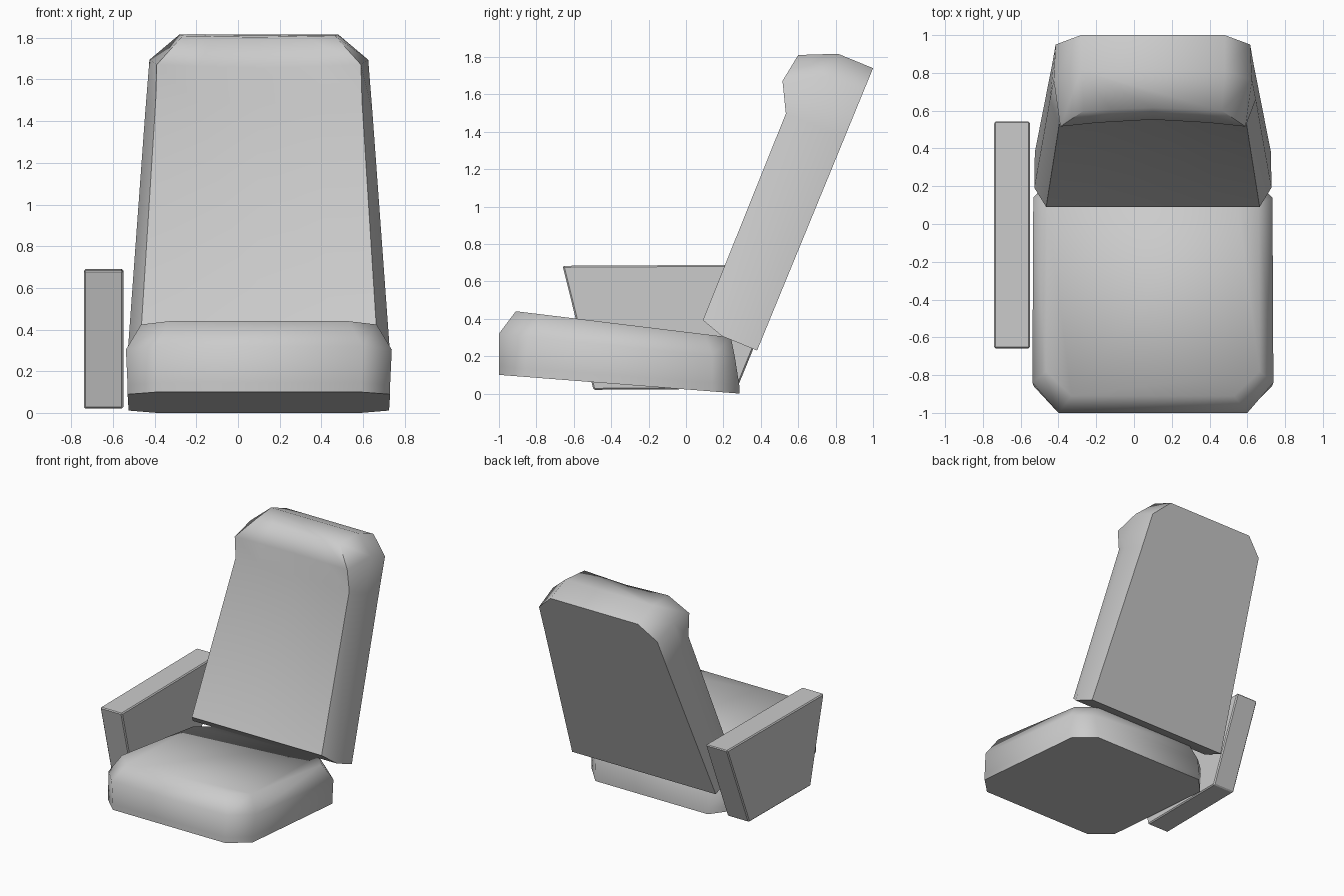
import bpy, math
from mathutils import Vector

if "Cube" in bpy.data.objects:
    bpy.data.objects.remove(bpy.data.objects["Cube"])

CX = 0.10  # centre line of seat and backrest


def make(name, verts, faces, angle=None):
    me = bpy.data.meshes.new(name)
    me.from_pydata(verts, [], faces)
    me.validate()
    ob = bpy.data.objects.new(name, me)
    bpy.context.collection.objects.link(ob)
    bpy.ops.object.select_all(action='DESELECT')
    ob.select_set(True)
    bpy.context.view_layer.objects.active = ob
    bpy.ops.object.mode_set(mode='EDIT')
    bpy.ops.mesh.select_all(action='SELECT')
    bpy.ops.mesh.normals_make_consistent(inside=False)
    bpy.ops.object.mode_set(mode='OBJECT')
    if angle:
        bpy.ops.object.shade_smooth_by_angle(angle=math.radians(angle))
    return ob


def loft(name, rings, caps, angle):
    """Skin equal-sized rings and close both ends with the given index polygons."""
    n = len(rings[0])
    verts = [p for r in rings for p in r]
    faces = [(k*n + i, k*n + (i+1) % n, (k+1)*n + (i+1) % n, (k+1)*n + i)
             for k in range(len(rings) - 1) for i in range(n)]
    for base in (0, (len(rings) - 1) * n):
        faces += [[base + i for i in cap] for cap in caps]
    return make(name, verts, faces, angle)


# Seat cushion: stacked eight-sided rings, sloping down to the rear
def seat_ring(w, c, y0, y1, y2, y3, zf, zr):
    half = [(c, y0), (w, y1), (w - 0.005, y2), (c, y3)]
    pts = half + [(-x, y) for x, y in reversed(half)]
    return [Vector((CX + x, y, zf + (zr - zf) * (y - y0) / (y3 - y0))) for x, y in pts]


seat_rings = [
    seat_ring(0.630, 0.49, -1.00, -0.86, 0.14, 0.285, 0.100, 0.000),
    seat_ring(0.630, 0.49, -1.00, -0.86, 0.14, 0.285, 0.145, 0.045),
    seat_ring(0.638, 0.50, -1.00, -0.84, 0.14, 0.262, 0.320, 0.190),
    seat_ring(0.565, 0.43, -0.91, -0.78, 0.10, 0.240, 0.440, 0.300),
]
loft("seat_cushion", seat_rings, [range(8)], 65)

# Backrest: sections along its leaning axis (u up the back, n forward)
ORIGIN = Vector((CX, 0.38, 0.23))
UP = Vector((0, 0.38, 0.925))
FWD = Vector((0, -0.925, 0.38))


def back_ring(u, uf, rear, mid, front, nf, nq, nc):
    half = [(rear, u, 0.0), (mid, u, 0.203), (front, uf, nf), (front * 0.6, uf, nq)]
    pts = half + [(0, uf, nc)] + [(-x, a, b) for x, a, b in reversed(half)]
    return [ORIGIN + Vector((x, 0, 0)) + UP * a + FWD * b for x, a, b in pts]


back_rings = [
    back_ring(0.00, 0.04, 0.625, 0.628, 0.565, 0.330, 0.330, 0.330),
    back_ring(1.23, 1.23, 0.533, 0.545, 0.495, 0.339, 0.318, 0.305),
    back_ring(1.50, 1.385, 0.515, 0.525, 0.490, 0.422, 0.400, 0.382),
    back_ring(1.632, 1.545, 0.380, 0.380, 0.365, 0.397, 0.390, 0.380),
]
loft("backrest", back_rings, [(0, 1, 7, 8), range(1, 8)], 65)

# Armrest: slanted side panel on one side only
outline = [(-0.66, 0.683), (-0.495, 0.02), (0.272, 0.025), (0.545, 0.69)]
arm_verts = [(x, y, z) for x in (-0.74, -0.55) for y, z in outline]
arm_faces = [(0, 1, 2, 3), (4, 5, 6, 7)] + \
            [(i, (i+1) % 4, 4 + (i+1) % 4, 4 + i) for i in range(4)]
arm = make("armrest", arm_verts, arm_faces)
bev = arm.modifiers.new("edge_chamfer", 'BEVEL')
bev.width = 0.008
bev.segments = 1
